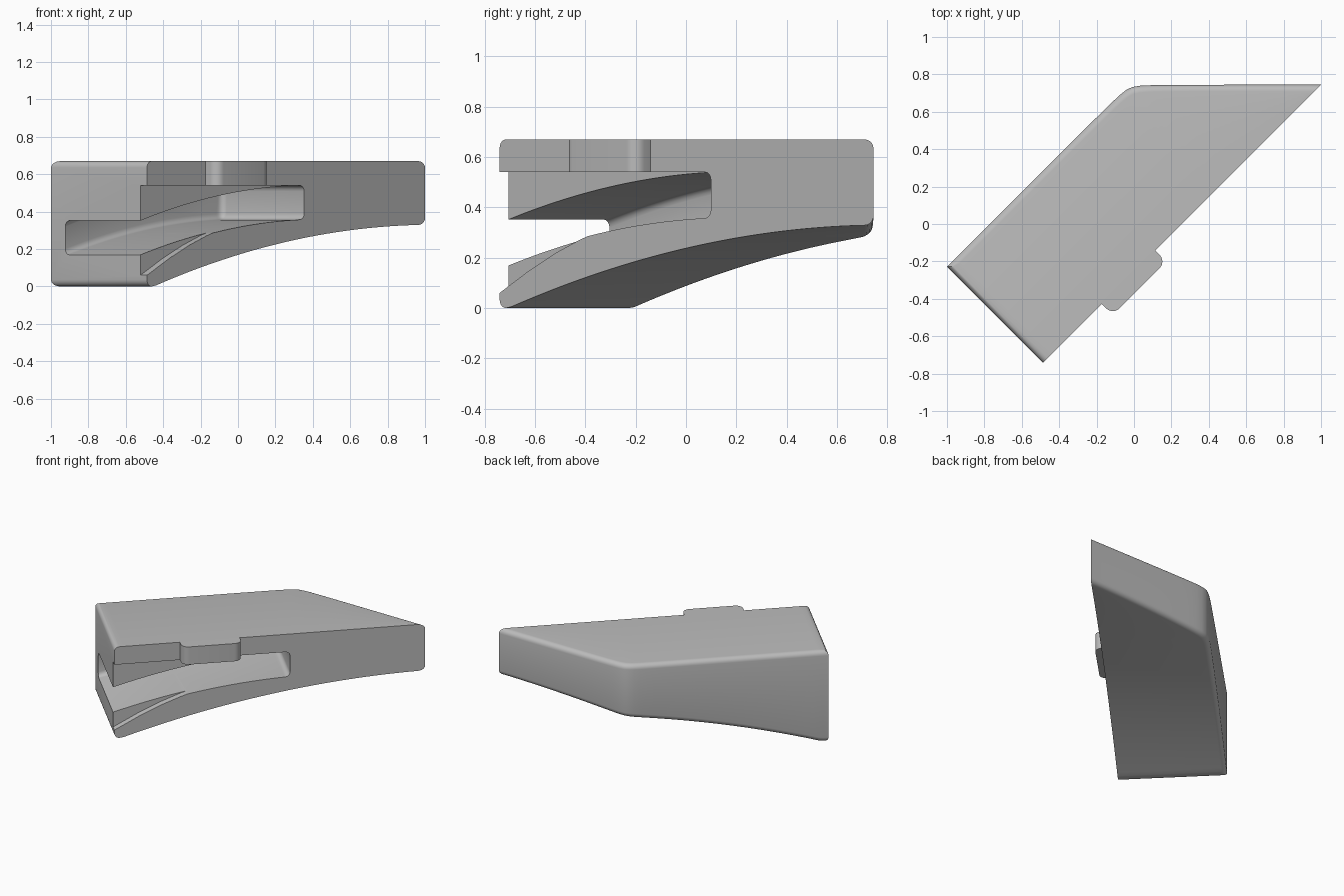
import bpy, bmesh, math

cube = bpy.data.objects.get("Cube")
if cube:
    bpy.data.objects.remove(cube, do_unlink=True)

# Local axes: u runs along the long side, v across it towards the open side
START, OPEN, BACK, FAR = -0.868, 0.18, -0.546, 1.054
TOP, LIP, FILLET = 0.67, 0.54, 0.035
R2 = math.sqrt(2)

grey = bpy.data.materials.new("plain_grey")
grey.use_nodes = True
grey.diffuse_color = (0.5, 0.5, 0.5, 1)
grey.node_tree.nodes["Principled BSDF"].inputs["Base Color"].default_value = grey.diffuse_color


def world(u, v, z):
    return ((u + v) / R2, (u - v) / R2, z)


def finish(name, bm):
    bmesh.ops.recalc_face_normals(bm, faces=bm.faces)
    mesh = bpy.data.meshes.new(name)
    bm.to_mesh(mesh)
    bm.free()
    mesh.materials.append(grey)
    obj = bpy.data.objects.new(name, mesh)
    bpy.context.collection.objects.link(obj)
    return obj


def loft(name, lower, upper):
    """Solid between two matching loops of world points."""
    bm = bmesh.new()
    a, b = ([bm.verts.new(p) for p in loop] for loop in (lower, upper))
    bm.faces.new(a)
    bm.faces.new(b)
    for i in range(len(a)):
        j = (i + 1) % len(a)
        bm.faces.new((a[i], a[j], b[j], b[i]))
    return finish(name, bm)


def across(name, profile, v0, v1):
    """Extrude a (u, z) profile across the body."""
    return loft(name, [world(u, v0, z) for u, z in profile],
                [world(u, v1, z) for u, z in profile])


def underside(u):
    return max(0, 0.33 - (u - 1.3) ** 2 / 13.6)


def slot_floor(u):
    return 0.36 - 0.11 * (u - 0.45) ** 2


def apply_modifiers(obj):
    bpy.context.view_layer.update()
    deps = bpy.context.evaluated_depsgraph_get()
    mesh = bpy.data.meshes.new_from_object(obj.evaluated_get(deps))
    obj.modifiers.clear()
    obj.data = mesh


def cut(obj, cutter):
    mod = obj.modifiers.new("cut", 'BOOLEAN')
    mod.operation, mod.solver, mod.object = 'DIFFERENCE', 'EXACT', cutter
    apply_modifiers(obj)
    bpy.data.objects.remove(cutter, do_unlink=True)


def smooth(obj):
    bpy.ops.object.select_all(action='DESELECT')
    obj.select_set(True)
    bpy.context.view_layer.objects.active = obj
    bpy.ops.object.shade_smooth_by_angle(angle=math.radians(30))


# Body: stacked plan rings, inset at the top and bottom for the rounded rim
STATIONS, STEPS = 64, 5


def ring(inset, height):
    end = OPEN + FAR - R2 * inset
    left, right = [], []
    for i in range(STATIONS + 1):
        u = START + inset + (end - START - inset) * i / STATIONS
        a, b = BACK + inset, u - FAR + R2 * inset
        v = (a + b + math.hypot(a - b, 0.04)) / 2
        left.append(world(u, min(v, OPEN), height(u)))
        right.append(world(u, OPEN, height(u)))
    return left + right[-2::-1]


bm = bmesh.new()
rings = []
for side in (0, 1):
    for k in range(STEPS + 1):
        t = math.pi / 2 * (STEPS - k if side else k) / STEPS
        lift = FILLET * (1 - math.cos(t))
        height = (lambda u: TOP - lift) if side else (lambda u: underside(u) + lift)
        points = ring(FILLET * (1 - math.sin(t)), height)
        rings.append([bm.verts.new(p) for p in points])
count = len(rings[0])
for low, high in zip(rings, rings[1:]):
    for i in range(count):
        j = (i + 1) % count
        bm.faces.new((low[i], low[j], high[j], high[i]))
for cap in (rings[0], rings[-1]):
    for i in range(STATIONS):
        quad = [cap[i], cap[i + 1], cap[count - 2 - i], cap[count - 1 - i]]
        bm.faces.new(list(dict.fromkeys(quad)))
body = finish("wedge_body", bm)

# Curved slot, rounded at its inner end and back wall
us = [-1.05 + 1.37 * i / 30 for i in range(31)]
profile = [(u, slot_floor(u)) for u in us] + [(u, slot_floor(u) + 0.183) for u in us[::-1]]
slot = across("slot_cutter", profile, -0.438, 0.4)
bevel = slot.modifiers.new("round", 'BEVEL')
bevel.width, bevel.segments = 0.032, 4
bevel.limit_method, bevel.angle_limit = 'ANGLE', math.radians(50)
apply_modifiers(slot)
cut(body, slot)

# Shallow recess below the lip on the open side
profile = [(-1, -0.02), (START, 0.06), (-0.7, 0.15), (-0.55, 0.22), (-0.42, 0.27),
           (-0.3, 0.31), (0, 0.36), (0.28, 0.42), (0.28, LIP), (-1, LIP)]
cut(body, across("recess_cutter", profile, 0.13, 0.4))
smooth(body)

# Tab on the lip, with rounded outer corners
U0, U1, OUT, RAD = -0.424, -0.02, 0.264, 0.05
plan = [(U0, OPEN)]
for centre, first in ((U0 + RAD, 180), (U1 - RAD, 90)):
    for k in range(7):
        angle = math.radians(first - 15 * k)
        plan.append((centre + RAD * math.cos(angle), OUT - RAD + RAD * math.sin(angle)))
plan.append((U1, OPEN))
tab = loft("lip_tab", [world(u, v, LIP) for u, v in plan], [world(u, v, TOP) for u, v in plan])
smooth(tab)
